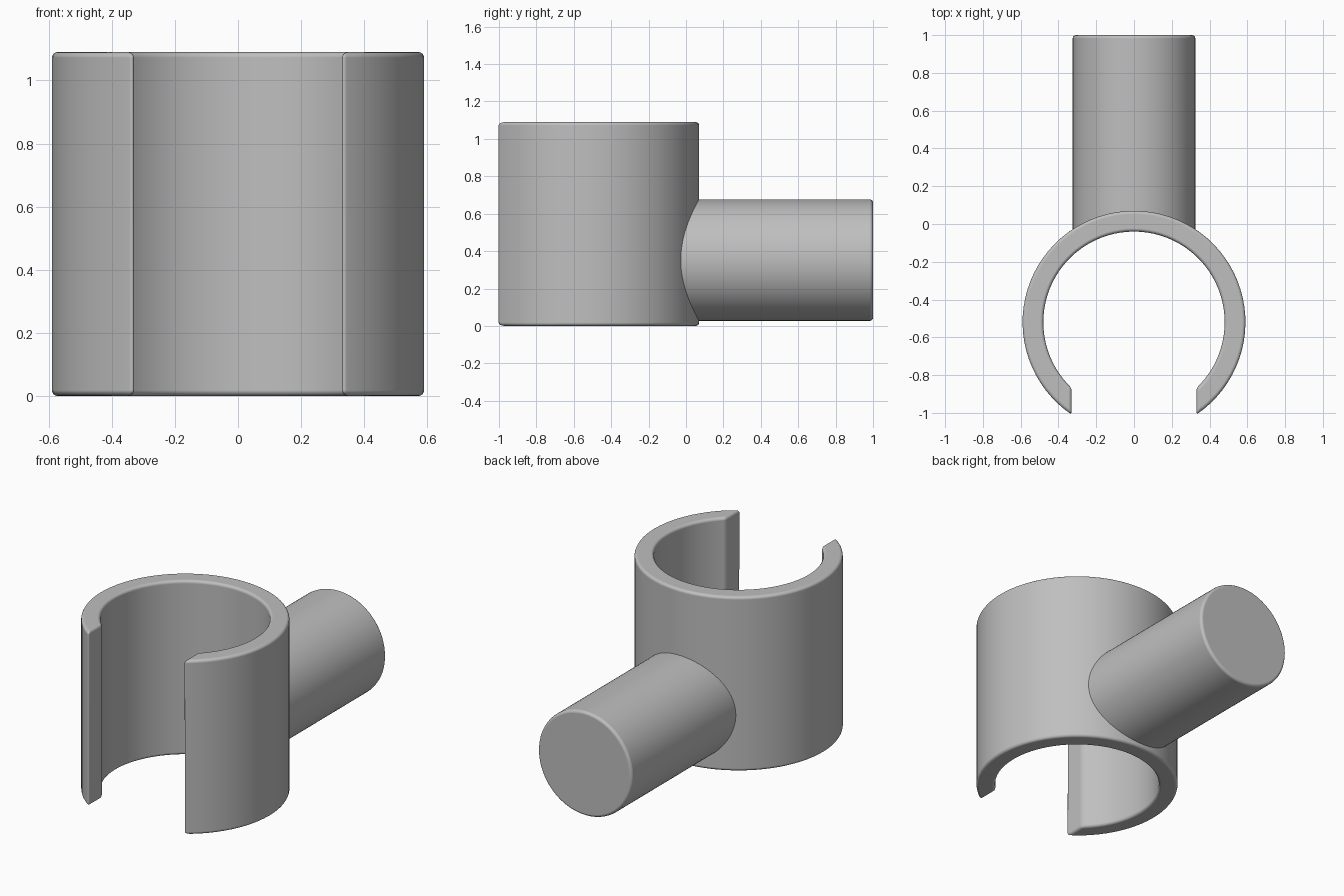
import bpy
import bmesh
import math

cube = bpy.data.objects.get("Cube")
if cube:
    bpy.data.objects.remove(cube, do_unlink=True)

grey = bpy.data.materials.new("plain grey")
grey.use_nodes = True
colour = (0.52, 0.52, 0.52, 1)
grey.diffuse_color = colour
grey.node_tree.nodes["Principled BSDF"].inputs["Base Color"].default_value = colour

HEIGHT = 1.09
CENTRE_Y = -0.52
OUTER, INNER = 0.59, 0.48
HALF_GAP = 0.33
ROD_RADIUS, ROD_Z = 0.325, 0.352
ROD_START, ROD_END = -0.035, 1.0


def finish(bm, name):
    """Turn a bmesh into a smooth object with softly rounded edges."""
    bmesh.ops.recalc_face_normals(bm, faces=bm.faces)
    for face in bm.faces:
        face.smooth = True
    mesh = bpy.data.meshes.new(name)
    bm.to_mesh(mesh)
    bm.free()
    mesh.materials.append(grey)
    obj = bpy.data.objects.new(name, mesh)
    bpy.context.collection.objects.link(obj)
    bevel = obj.modifiers.new("rounded edges", "BEVEL")
    bevel.width = 0.018
    bevel.segments = 4
    bevel.limit_method = "ANGLE"
    bevel.angle_limit = math.radians(30)
    bevel.harden_normals = True
    return obj


def arc(bm, radius, steps=64):
    """Arc open towards the front, ending at the sides of the gap."""
    sweep = math.pi - math.asin(HALF_GAP / radius)
    angles = [sweep * (2 * i / steps - 1) for i in range(steps + 1)]
    return [bm.verts.new((radius * math.sin(a), CENTRE_Y + radius * math.cos(a), 0))
            for a in angles]


# Open clip ring: a flat strip between two arcs, pulled up to full height
bm = bmesh.new()
outer, inner = arc(bm, OUTER), arc(bm, INNER)
for i in range(len(outer) - 1):
    bm.faces.new((outer[i], outer[i + 1], inner[i + 1], inner[i]))
pulled = bmesh.ops.extrude_face_region(bm, geom=bm.faces[:], use_keep_orig=True)
top = [v for v in pulled["geom"] if isinstance(v, bmesh.types.BMVert)]
bmesh.ops.translate(bm, verts=top, vec=(0, 0, HEIGHT))
finish(bm, "clip_ring")

# Solid round rod, its open start buried in the ring wall
bm = bmesh.new()
start = bmesh.ops.create_circle(bm, radius=ROD_RADIUS, segments=96)["verts"]
for v in start:
    v.co = (v.co.x, ROD_START, ROD_Z + v.co.y)
pulled = bmesh.ops.extrude_edge_only(bm, edges=bm.edges[:])
end = [v for v in pulled["geom"] if isinstance(v, bmesh.types.BMVert)]
bmesh.ops.translate(bm, verts=end, vec=(0, ROD_END - ROD_START, 0))
rim = [e for e in pulled["geom"] if isinstance(e, bmesh.types.BMEdge)
       and all(v in end for v in e.verts)]
bmesh.ops.contextual_create(bm, geom=rim)
finish(bm, "rod")
